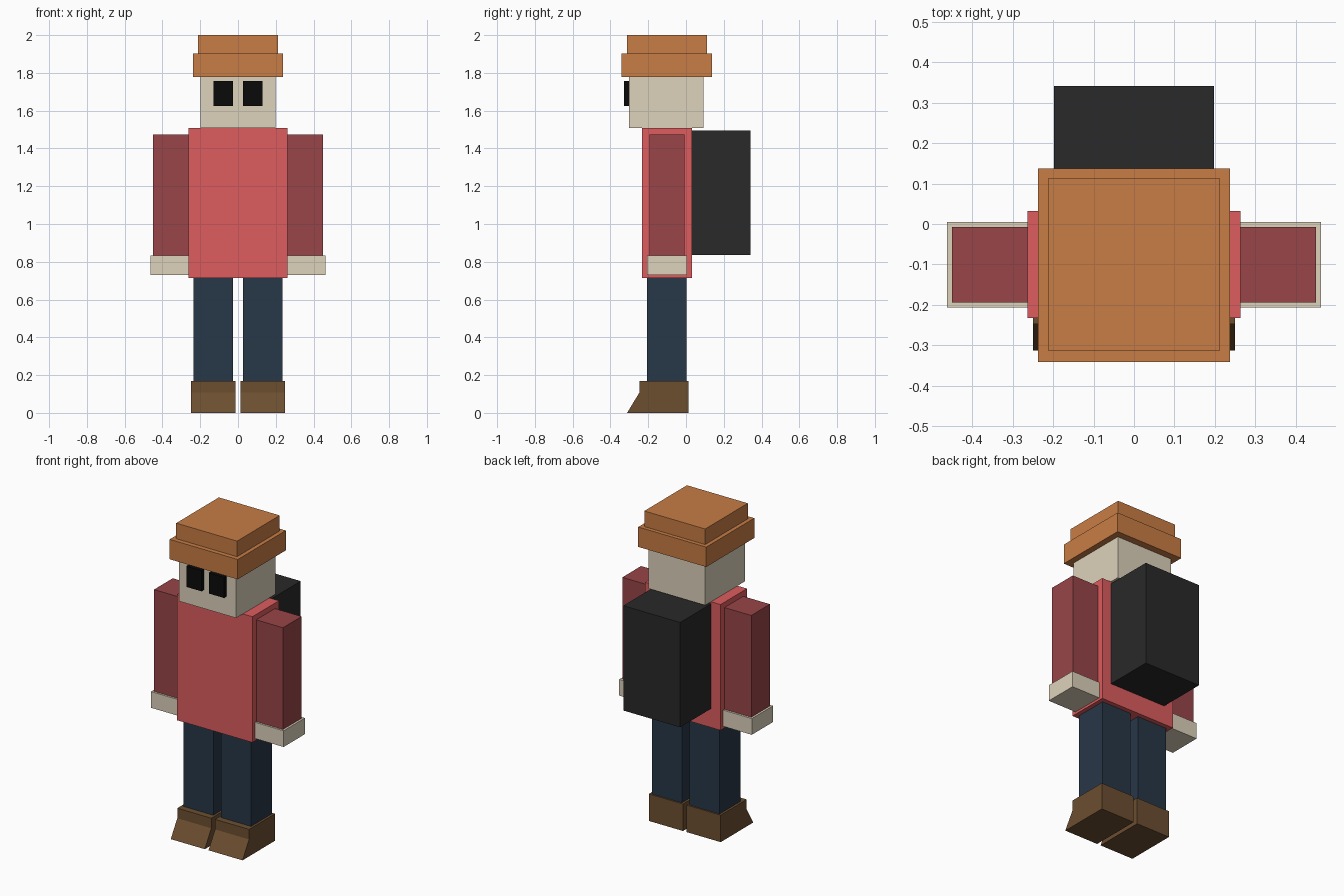
import bpy
import bmesh

if "Cube" in bpy.data.objects:
    bpy.data.objects.remove(bpy.data.objects["Cube"])


def material(name, hex_code):
    srgb = [int(hex_code[i:i + 2], 16) / 255 for i in (0, 2, 4)]
    linear = [c / 12.92 if c < 0.04045 else ((c + 0.055) / 1.055) ** 2.4 for c in srgb]
    mat = bpy.data.materials.new(name)
    mat.diffuse_color = (*linear, 1)
    mat.use_nodes = True
    mat.node_tree.nodes["Principled BSDF"].inputs["Base Color"].default_value = mat.diffuse_color
    return mat


def prism(name, x, profile, mat):
    """Extrude a (y, z) side profile between two x positions."""
    bm = bmesh.new()
    face = bm.faces.new([bm.verts.new((min(x), y, z)) for y, z in profile])
    new = bmesh.ops.extrude_face_region(bm, geom=[face])["geom"]
    verts = [v for v in new if isinstance(v, bmesh.types.BMVert)]
    bmesh.ops.translate(bm, verts=verts, vec=(max(x) - min(x), 0, 0))
    bmesh.ops.recalc_face_normals(bm, faces=bm.faces)
    mesh = bpy.data.meshes.new(name)
    bm.to_mesh(mesh)
    bm.free()
    mesh.materials.append(mat)
    obj = bpy.data.objects.new(name, mesh)
    bpy.context.collection.objects.link(obj)
    return obj


def box(name, x, y, z, mat):
    return prism(name, x, [(y[0], z[0]), (y[1], z[0]), (y[1], z[1]), (y[0], z[1])], mat)


orange = material("hat_orange", "C87D45")
skin = material("skin", "DDD2BB")
black = material("eye_black", "0A0A0A")
red = material("shirt_red", "DD5C5E")
dark_red = material("sleeve_red", "984548")
navy = material("trouser_navy", "273747")
brown = material("shoe_brown", "6C4E30")
charcoal = material("pack_charcoal", "292929")

# Head and hat
box("head", (-0.198, 0.198), (-0.302, 0.092), (1.508, 1.79), skin)
box("hat_brim", (-0.237, 0.237), (-0.341, 0.137), (1.777, 1.902), orange)
box("hat_crown", (-0.212, 0.212), (-0.312, 0.112), (1.902, 2.0), orange)

# Body and backpack
box("torso", (-0.263, 0.263), (-0.232, 0.032), (0.715, 1.507), red)
box("backpack", (-0.198, 0.198), (0.03, 0.341), (0.835, 1.495), charcoal)

# Paired parts, and the shoe profile with its sloping toe
shoe = [(0.012, 0), (-0.312, 0), (-0.247, 0.107), (-0.247, 0.17), (0.012, 0.17)]
for side, s in (("left", 1), ("right", -1)):
    box(f"eye_{side}", (s * 0.026, s * 0.131), (-0.327, -0.3), (1.626, 1.756), black)
    box(f"arm_{side}", (s * 0.262, s * 0.449), (-0.194, -0.008), (0.832, 1.473), dark_red)
    box(f"hand_{side}", (s * 0.25, s * 0.462), (-0.206, 0.005), (0.73, 0.832), skin)
    box(f"leg_{side}", (s * 0.027, s * 0.236), (-0.207, 0.003), (0.17, 0.716), navy)
    prism(f"shoe_{side}", (s * 0.013, s * 0.25), shoe, brown)
